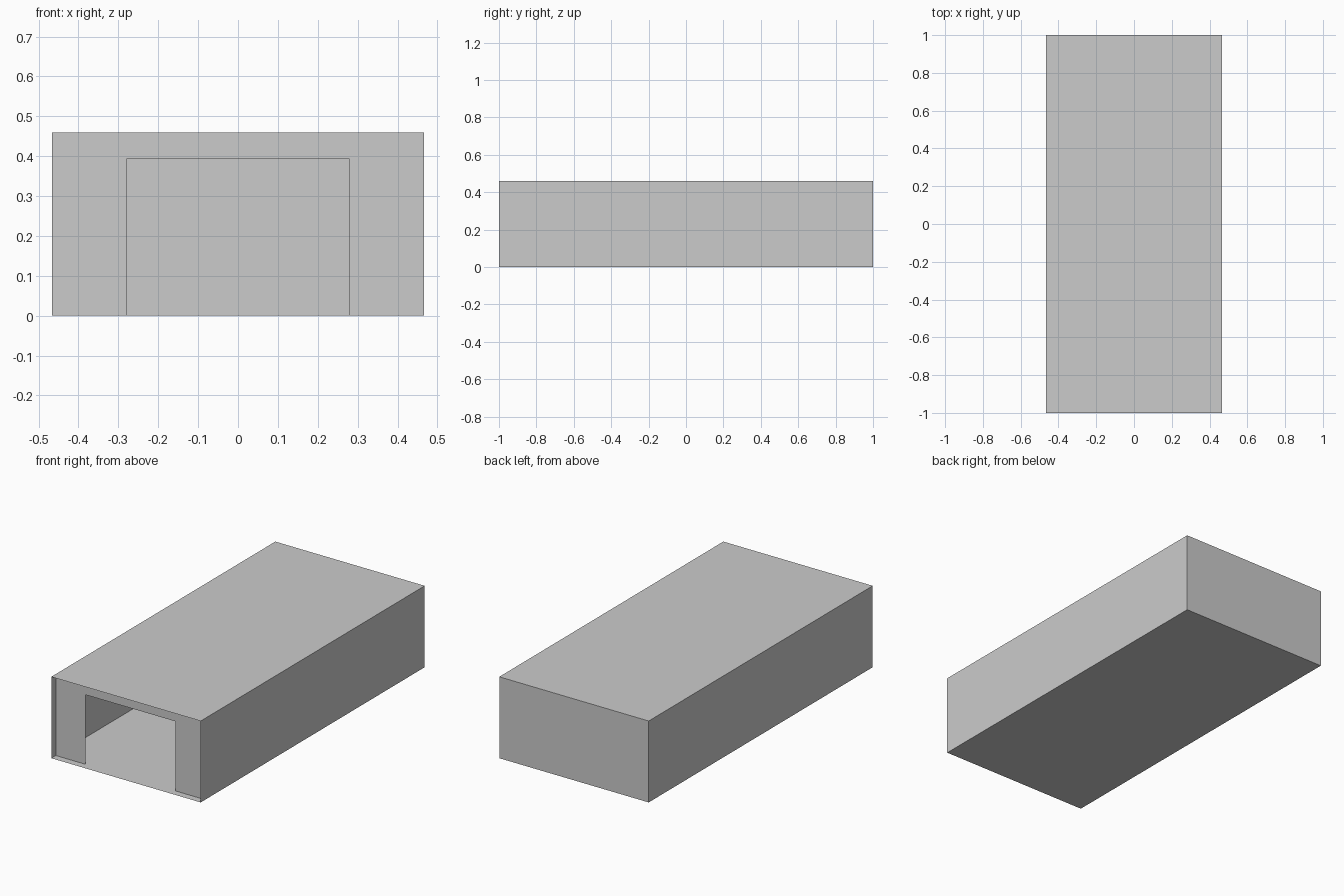
import bpy, bmesh

if "Cube" in bpy.data.objects:
    bpy.data.objects.remove(bpy.data.objects["Cube"])

W, L, H = 0.467, 1.0, 0.46      # half width, half length, height
DOOR_W, DOOR_H = 0.28, 0.393    # half width and height of the opening
RECESS = 0.04                   # depth of the front wall behind the rim


def make_object(name, bm):
    mesh = bpy.data.meshes.new(name)
    bm.to_mesh(mesh)
    bm.free()
    obj = bpy.data.objects.new(name, mesh)
    bpy.context.collection.objects.link(obj)
    return obj


# Thin shell: floor, roof, sides and back, open at the front
bm = bmesh.new()
bmesh.ops.create_cube(bm, size=1)
bmesh.ops.scale(bm, vec=(2 * W, 2 * L, H), verts=bm.verts)
bmesh.ops.translate(bm, vec=(0, 0, H / 2), verts=bm.verts)
bm.normal_update()
front = [f for f in bm.faces if f.normal.y < -0.9]
bmesh.ops.delete(bm, geom=front, context='FACES_ONLY')
make_object("shell", bm)

# Recessed front wall with a doorway reaching the floor
profile = [(-W, 0), (-DOOR_W, 0), (-DOOR_W, DOOR_H), (DOOR_W, DOOR_H),
           (DOOR_W, 0), (W, 0), (W, H), (-W, H)]
bm = bmesh.new()
bm.faces.new([bm.verts.new((x, -L + RECESS, z)) for x, z in profile])
make_object("front_wall", bm)
